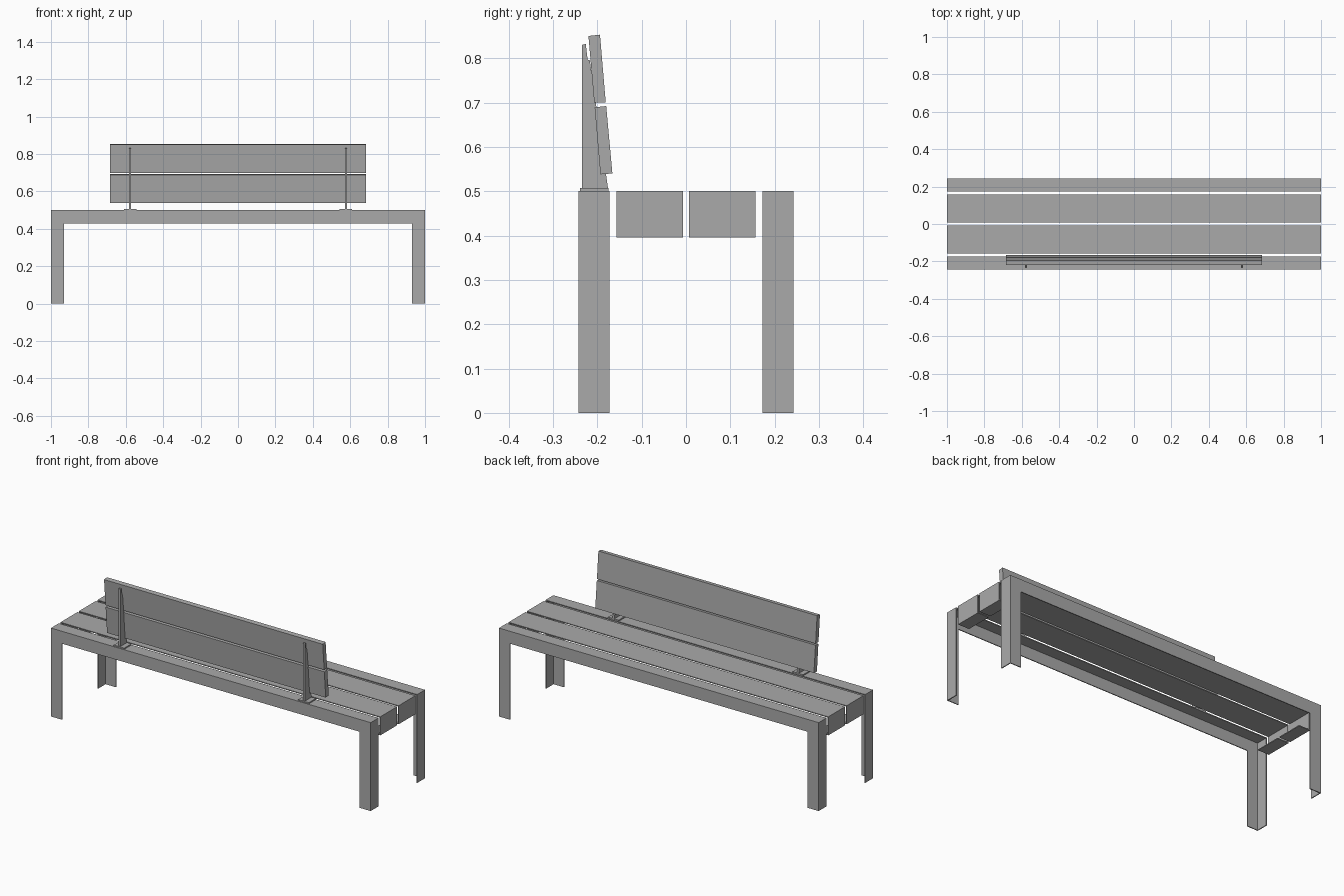
import bpy
import bmesh

cube = bpy.data.objects.get("Cube")
if cube:
    bpy.data.objects.remove(cube, do_unlink=True)

steel = bpy.data.materials.new("grey_steel")
steel.use_nodes = True
GREY = (0.4, 0.4, 0.4, 1)
steel.diffuse_color = GREY
steel.node_tree.nodes["Principled BSDF"].inputs["Base Color"].default_value = GREY

T = 0.005      # sheet thickness
SEAT = 0.5     # seat height
FLANGE = 0.07  # angle-iron width
DEPTH = 0.243  # half the bench depth


def add_prism(bm, outline, axis, start, end):
    """Extrude an outline along x or y; the outline is (other axis, z)."""
    def place(p, d):
        return (d, p[0], p[1]) if axis == "x" else (p[0], d, p[1])
    face = bm.faces.new([bm.verts.new(place(p, start)) for p in outline])
    side = bmesh.ops.extrude_face_region(bm, geom=[face])
    for v in side["geom"]:
        if isinstance(v, bmesh.types.BMVert):
            setattr(v.co, axis, end)


def add_box(bm, x, y, z):
    add_prism(bm, [(x[0], z[0]), (x[1], z[0]), (x[1], z[1]), (x[0], z[1])], "y", *y)


def finish(name, bm):
    bmesh.ops.recalc_face_normals(bm, faces=bm.faces)
    mesh = bpy.data.meshes.new(name)
    bm.to_mesh(mesh)
    bm.free()
    mesh.materials.append(steel)
    obj = bpy.data.objects.new(name, mesh)
    bpy.context.collection.objects.link(obj)
    return obj


def mirrored(half):
    """Full outline from its right half, listed from bottom to top or back."""
    return half + [(-x, z) for x, z in reversed(half)]


# Portal frames of angle iron: outer sheet, top flange and leg flanges
inner = 1 - FLANGE
for name, s in (("front_frame", -1), ("back_frame", 1)):
    bm = bmesh.new()
    portal = mirrored([(inner, SEAT - FLANGE), (inner, 0), (1, 0), (1, SEAT)])
    add_prism(bm, portal, "y", s * DEPTH, s * (DEPTH - T))
    span = (s * (DEPTH - T), s * (DEPTH - FLANGE))
    add_box(bm, (-1, 1), span, (SEAT - T, SEAT))
    for e in (-1, 1):
        add_box(bm, (e, e * (1 - T)), span, (0, SEAT - T))
    finish(name, bm)

# Seat planks: folded sheet with turned-down ends and inward lips
drop = SEAT - 0.105
fold = mirrored([(1 - T, SEAT - T), (1 - T, drop + T), (inner, drop + T),
                 (inner, drop), (1, drop), (1, SEAT)])
for name, s in (("front_seat_plank", -1), ("back_seat_plank", 1)):
    bm = bmesh.new()
    add_prism(bm, fold, "y", s * 0.007, s * 0.157)
    finish(name, bm)

# Leaning backrest boards
boards = {
    "lower_back_board": [(-0.193, 0.538), (-0.166, 0.54), (-0.18, 0.692), (-0.206, 0.689)],
    "upper_back_board": [(-0.207, 0.7), (-0.181, 0.7), (-0.194, 0.853), (-0.22, 0.85)],
}
for name, outline in boards.items():
    bm = bmesh.new()
    add_prism(bm, outline, "x", -0.684, 0.684)
    finish(name, bm)

# Tapered backrest brackets on foot plates
bracket = [(-0.234, 0.507), (-0.176, 0.507), (-0.217, 0.795),
           (-0.222, 0.797), (-0.226, 0.832), (-0.234, 0.83)]
for name, x in (("right_bracket", -0.577), ("left_bracket", 0.577)):
    bm = bmesh.new()
    add_prism(bm, bracket, "x", x - 0.006, x + 0.006)
    add_box(bm, (x - 0.033, x + 0.033), (-0.239, -0.175), (SEAT, 0.507))
    finish(name, bm)
